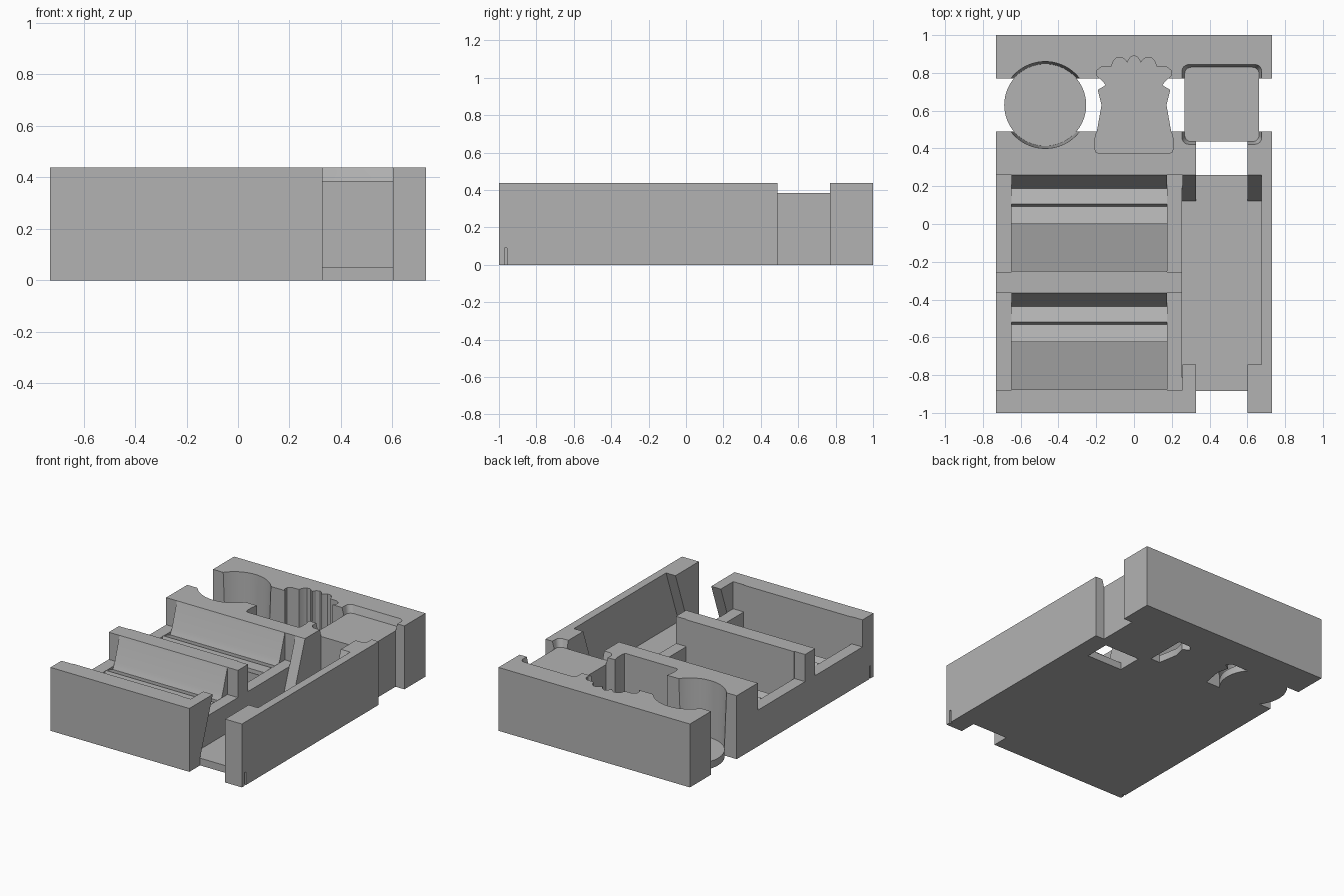
import bpy, bmesh, math

if "Cube" in bpy.data.objects:
    bpy.data.objects.remove(bpy.data.objects["Cube"])

TOP, FLOOR, OVER = 0.437, 0.05, 0.6

grey = bpy.data.materials.new("plain_grey")
grey.diffuse_color = (0.45, 0.45, 0.45, 1)
grey.use_nodes = True
grey.node_tree.nodes["Principled BSDF"].inputs["Base Color"].default_value = grey.diffuse_color


def loft(name, rings):
    """Closed solid through matching rings of 3D points, capped at both ends."""
    bm = bmesh.new()
    vs = [[bm.verts.new(p) for p in r] for r in rings]
    n = len(vs[0])
    for a, b in zip(vs, vs[1:]):
        for i in range(n):
            j = (i + 1) % n
            bm.faces.new((a[i], a[j], b[j], b[i]))
    bm.faces.new(vs[0][::-1])
    bm.faces.new(vs[-1])
    bmesh.ops.recalc_face_normals(bm, faces=bm.faces[:])
    me = bpy.data.meshes.new(name)
    bm.to_mesh(me)
    bm.free()
    me.materials.append(grey)
    ob = bpy.data.objects.new(name, me)
    bpy.context.collection.objects.link(ob)
    return ob


def prism(name, pts, z0, z1, top_pts=None):
    return loft(name, [[(x, y, z0) for x, y in pts],
                       [(x, y, z1) for x, y in (top_pts or pts)]])


def box(name, x0, x1, y0, y1, z0, z1):
    return prism(name, [(x0, y0), (x1, y0), (x1, y1), (x0, y1)], z0, z1)


def side_prism(name, x0, x1, yz):
    return loft(name, [[(x, y, z) for y, z in yz] for x in (x0, x1)])


def circle(r, n=64, cx=-0.47, cy=0.63):
    return [(cx + r * math.cos(2 * math.pi * i / n),
             cy + r * math.sin(2 * math.pi * i / n)) for i in range(n)]


def rounded_square(half, r=0.035, cx=0.465, cy=0.633):
    pts = []
    for k, (sx, sy) in enumerate([(1, 1), (-1, 1), (-1, -1), (1, -1)]):
        for i in range(7):
            a = math.pi / 2 * (k + i / 6)
            pts.append((cx + sx * (half - r) + r * math.cos(a),
                        cy + sy * (half - r) + r * math.sin(a)))
    return pts


body = box("organizer_tray", -0.73, 0.73, -1, 1, 0, TOP)


def apply(tool, op):
    """Combine a tool solid with the body and remove the tool."""
    mod = body.modifiers.new("combine", 'BOOLEAN')
    mod.operation, mod.object, mod.solver = op, tool, 'EXACT'
    bpy.context.view_layer.objects.active = body
    bpy.ops.object.modifier_apply(modifier=mod.name)
    bpy.data.objects.remove(tool)


def cut(tool):
    apply(tool, 'DIFFERENCE')


def join(tool):
    apply(tool, 'UNION')


# finger slot across the three piece pockets
cut(box("finger_slot", -1, 1, 0.49, 0.77, -0.1, OVER))

# outline of the figure pocket: right half, mirrored
half = [(0.19, 0.375), (0.203, 0.382), (0.207, 0.40), (0.207, 0.45), (0.195, 0.50),
        (0.172, 0.63), (0.192, 0.71), (0.15, 0.735), (0.165, 0.755), (0.197, 0.785),
        (0.195, 0.815), (0.17, 0.833), (0.12, 0.835), (0.108, 0.865), (0.09, 0.882),
        (0.065, 0.882), (0.045, 0.868), (0.036, 0.855), (0.022, 0.88)]
figure = half + [(0, 0.893)] + [(-x, y) for x, y in reversed(half)]

# flared top of pocket walls, straight at the floor
grow = (OVER - FLOOR) / (TOP - FLOOR)
cut(prism("round_pocket", circle(0.217), FLOOR, OVER, circle(0.217 + 0.013 * grow)))
cut(prism("figure_pocket", figure, FLOOR, OVER))
grow = (OVER - 0.385) / (TOP - 0.385)
cut(prism("square_pocket", rounded_square(0.197), 0.385, OVER,
          rounded_square(0.197 + 0.014 * grow)))

# pocket floors bridging the slot
join(prism("round_floor", circle(0.217), 0, FLOOR))
join(prism("figure_floor", figure, 0, FLOOR))
join(prism("square_pedestal", rounded_square(0.197), 0, 0.385))

# two stepped card trays with lowered side walls
steps = [(0.021, 0.5), (-0.055, 0.27), (-0.073, 0.23), (-0.153, 0.255), (-0.168, 0.215),
         (-0.26, 0.24), (-0.26, 0.11), (-0.51, FLOOR), (-0.51, 0.5)]
for back in (0.26, -0.365):
    cut(side_prism("card_tray", -0.648, 0.175, [(back + y, z) for y, z in steps]))
    for x0, x1 in ((-0.8, -0.648), (0.175, 0.256)):
        cut(box("low_side_wall", x0, x1, back - 0.515, back, 0.25, OVER))

# leaning card bay with open ends
lean = 0.138 / (TOP - FLOOR) * (OVER - FLOOR)
cut(side_prism("leaning_bay", 0.255, 0.674,
               [(-0.883, FLOOR), (0.122, FLOOR), (0.122 + lean, OVER), (-0.883 + lean, OVER)]))
cut(box("bay_channel", 0.329, 0.602, -0.95, 0.35, FLOOR, OVER))
cut(box("front_notch", 0.329, 0.602, -1.1, -0.883, -0.1, OVER))
cut(box("rear_window", 0.329, 0.602, 0.26, 0.436, -0.1, OVER))

# small slits near the front of both sides
for s in (-1, 1):
    x = sorted((s * 0.715, s * 0.8))
    cut(box("side_slit", x[0], x[1], -0.97, -0.957, -0.1, 0.09))

bpy.ops.object.select_all(action='DESELECT')
body.select_set(True)
bpy.context.view_layer.objects.active = body
bpy.ops.object.shade_smooth_by_angle(angle=math.radians(25))
